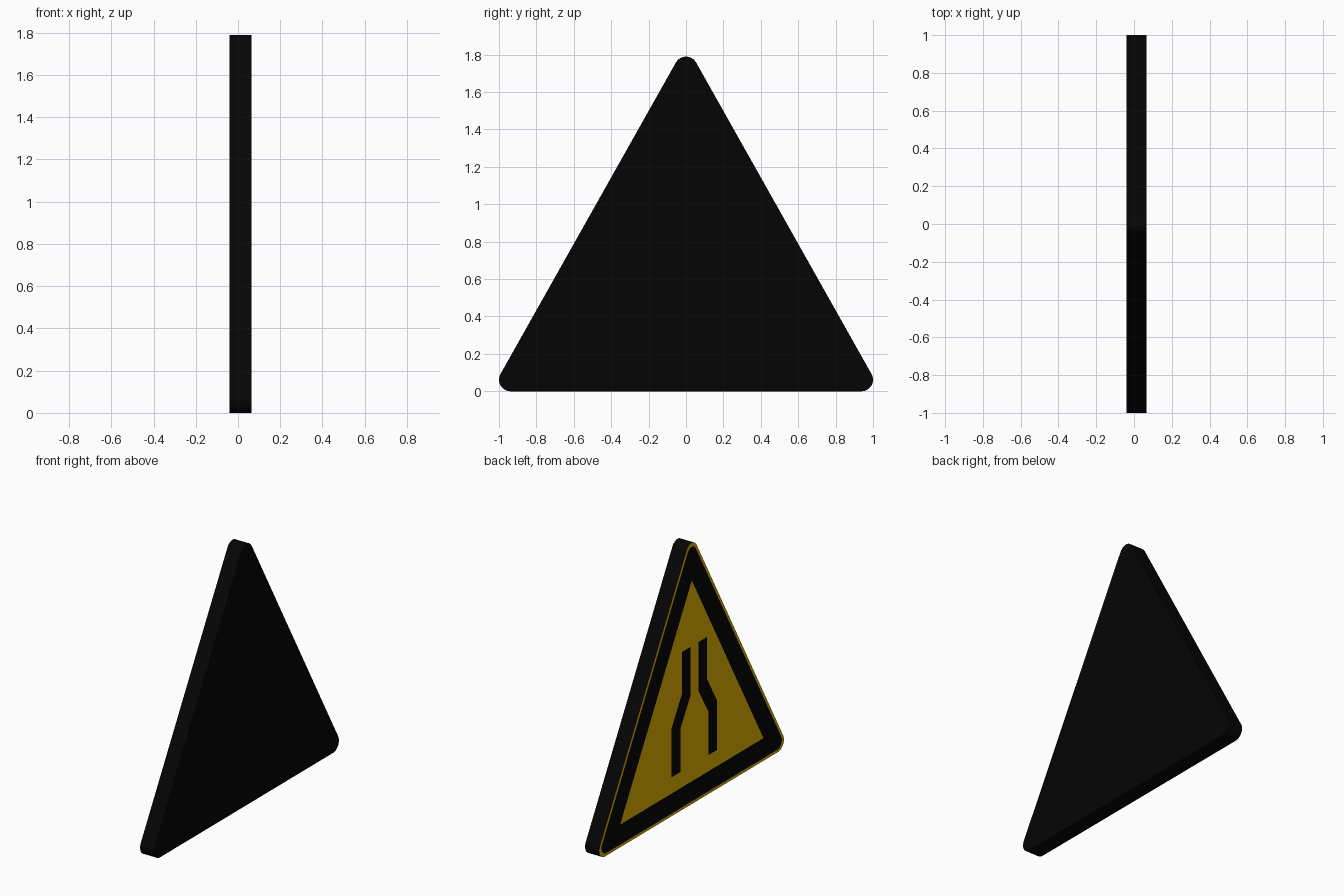
import bpy, bmesh, math
from mathutils import Vector

cube = bpy.data.objects.get("Cube")
if cube:
    bpy.data.objects.remove(cube, do_unlink=True)


def material(name, rgb):
    m = bpy.data.materials.new(name)
    m.use_nodes = True
    m.diffuse_color = (*rgb, 1)
    m.node_tree.nodes["Principled BSDF"].inputs["Base Color"].default_value = (*rgb, 1)
    return m


black = material("black", (0.0015, 0.0015, 0.0015))
yellow = material("warning yellow", (0.75, 0.45, 0.001))

# Sharp outer triangle that every outline is inset from
HALF, APEX = 1.044, 1.854
TILT = math.atan2(HALF, APEX)        # half of the apex angle
BASE = math.pi / 2 - TILT            # base angle


def triangle(inset, radius=0, steps=10):
    """Outline in (y, z), inset from the sharp triangle, with rounded corners."""
    d = inset + radius
    side = HALF - d / math.tan(BASE / 2)
    top = APEX - d / math.sin(TILT)
    corners = [((side, d), -math.pi / 2, TILT),
               ((0, top), TILT, math.pi - TILT),
               ((-side, d), math.pi - TILT, 1.5 * math.pi)]
    if radius == 0:
        return [c[0] for c in corners]
    return [(cy + radius * math.cos(a0 + (a1 - a0) * i / steps),
             cz + radius * math.sin(a0 + (a1 - a0) * i / steps))
            for (cy, cz), a0, a1 in corners for i in range(steps + 1)]


def sheet(name, outlines, x, mat, depth=0):
    """Flat outlines facing -x, optionally extruded towards +x."""
    bm = bmesh.new()
    for pts in outlines:
        face = bm.faces.new([bm.verts.new((x, y, z)) for y, z in pts])
        face.normal_update()
        if face.normal.x > 0:
            face.normal_flip()
    if depth:
        new = bmesh.ops.extrude_face_region(bm, geom=bm.faces[:], use_keep_orig=True)
        moved = [v for v in new["geom"] if isinstance(v, bmesh.types.BMVert)]
        bmesh.ops.translate(bm, verts=moved, vec=Vector((depth, 0, 0)))
        bmesh.ops.recalc_face_normals(bm, faces=bm.faces[:])
    mesh = bpy.data.meshes.new(name)
    bm.to_mesh(mesh)
    bm.free()
    mesh.materials.append(mat)
    obj = bpy.data.objects.new(name, mesh)
    bpy.context.collection.objects.link(obj)
    return obj


# Thick rounded board
board = sheet("sign_board", [triangle(0, 0.062)], -0.041, black, 0.106)
bpy.ops.object.select_all(action='DESELECT')
board.select_set(True)
bpy.context.view_layer.objects.active = board
bpy.ops.object.shade_smooth_by_angle(angle=math.radians(30))

# Layered face: yellow rim, black border, yellow field
sheet("yellow_rim", [triangle(0, 0.062)], -0.042, yellow)
sheet("black_border", [triangle(0.019, 0.05)], -0.043, black)
sheet("yellow_field", [triangle(0.157)], -0.044, yellow)

# Pair of mirrored narrowing road lines
line = [(0.044, 1.10), (0.137, 1.10), (0.137, 0.81), (0.246, 0.62),
        (0.246, 0.285), (0.153, 0.285), (0.153, 0.58), (0.044, 0.765)]
sheet("road_lines", [[(s * y, z) for y, z in line] for s in (1, -1)], -0.064, black)
